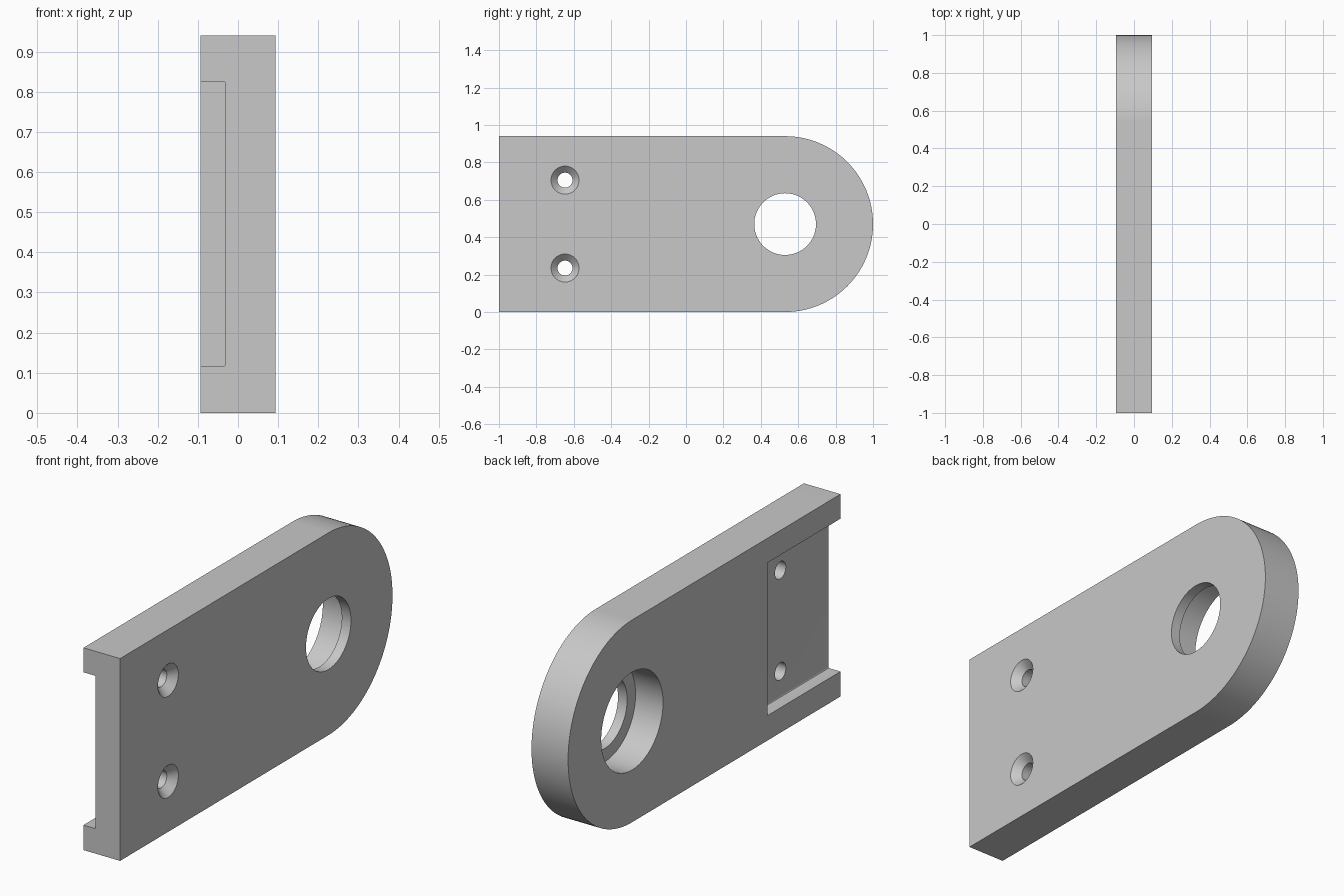
import bpy
import bmesh
from math import sin, cos, pi, radians

cube = bpy.data.objects.get("Cube")
if cube:
    bpy.data.objects.remove(cube, do_unlink=True)

# Main dimensions
HALF_T = 0.094        # half thickness
R = 0.47              # rounded end radius and half height
EYE_Y = 1 - R         # centre of the rounded end
FLOOR_X = -0.032      # pocket floor
SCREW_Y = -0.647
OVER = 0.05           # cutter overshoot

grey = bpy.data.materials.new("plain_grey")
grey.use_nodes = True
colour = (0.58, 0.58, 0.58, 1)
grey.diffuse_color = colour
grey.node_tree.nodes["Principled BSDF"].inputs["Base Color"].default_value = colour


def finish(name, bm):
    bmesh.ops.recalc_face_normals(bm, faces=bm.faces)
    mesh = bpy.data.meshes.new(name)
    bm.to_mesh(mesh)
    bm.free()
    mesh.materials.append(grey)
    obj = bpy.data.objects.new(name, mesh)
    bpy.context.collection.objects.link(obj)
    return obj


def prism(name, outline, x0, x1):
    """Extrude a (y, z) outline along x."""
    bm = bmesh.new()
    face = bm.faces.new([bm.verts.new((x0, y, z)) for y, z in outline])
    new = bmesh.ops.extrude_face_region(bm, geom=[face])["geom"]
    verts = [v for v in new if isinstance(v, bmesh.types.BMVert)]
    bmesh.ops.translate(bm, verts=verts, vec=(x1 - x0, 0, 0))
    return finish(name, bm)


def lathe(name, profile, y, z, n):
    """Turn an (x, radius) profile about an x-parallel axis."""
    bm = bmesh.new()
    rings = [[bm.verts.new((x, y + r * cos(2 * pi * i / n), z + r * sin(2 * pi * i / n)))
              for i in range(n)] for x, r in profile]
    for a, b in zip(rings, rings[1:]):
        for i in range(n):
            j = (i + 1) % n
            bm.faces.new((a[i], a[j], b[j], b[i]))
    bm.faces.new(rings[0])
    bm.faces.new(rings[-1])
    return finish(name, bm)


# Plate with one rounded end
arc = [(EYE_Y + R * cos(a), R + R * sin(a))
       for a in (-pi / 2 + pi * i / 64 for i in range(65))]
plate = prism("mounting_plate", [(-1, 2 * R), (-1, 0)] + arc, -HALF_T, HALF_T)

# Shallow pocket open at the square end, with softened floor corners
pocket = prism("pocket_cutter",
               [(-1 - OVER, 0.116), (-0.463, 0.116), (-0.463, 0.826), (-1 - OVER, 0.826)],
               -HALF_T - OVER, FLOOR_X)
bm = bmesh.new()
bm.from_mesh(pocket.data)
edges = [e for e in bm.edges
         if all(abs(v.co.x - FLOOR_X) < 1e-4 for v in e.verts)
         and abs(e.verts[0].co.y - e.verts[1].co.y) > 0.1]
bmesh.ops.bevel(bm, geom=edges, offset=0.005, segments=3, profile=0.5, affect='EDGES')
bm.to_mesh(pocket.data)
bm.free()
cutters = [pocket]

# Stepped bearing hole, wide on the pocket side
LIP_X = HALF_T - 0.047
cutters.append(lathe("bearing_cutter",
                     [(-HALF_T - OVER, 0.227), (LIP_X, 0.227),
                      (LIP_X, 0.165), (HALF_T + OVER, 0.165)], EYE_Y, R, 96))

# Countersunk screw holes
for side in (-1, 1):
    cutters.append(lathe("screw_cutter",
                         [(-HALF_T - OVER, 0.04), (HALF_T - 0.035, 0.04),
                          (HALF_T, 0.075), (HALF_T + OVER, 0.075)],
                         SCREW_Y, R + side * R / 2, 48))

# Cut everything out of the plate
bpy.ops.object.select_all(action='DESELECT')
plate.select_set(True)
bpy.context.view_layer.objects.active = plate
for cutter in cutters:
    cutter.hide_render = True
    mod = plate.modifiers.new(cutter.name, 'BOOLEAN')
    mod.operation = 'DIFFERENCE'
    mod.solver = 'EXACT'
    mod.object = cutter
    bpy.ops.object.modifier_apply(modifier=mod.name)
    bpy.data.objects.remove(cutter, do_unlink=True)

bpy.ops.object.shade_smooth_by_angle(angle=radians(30))
